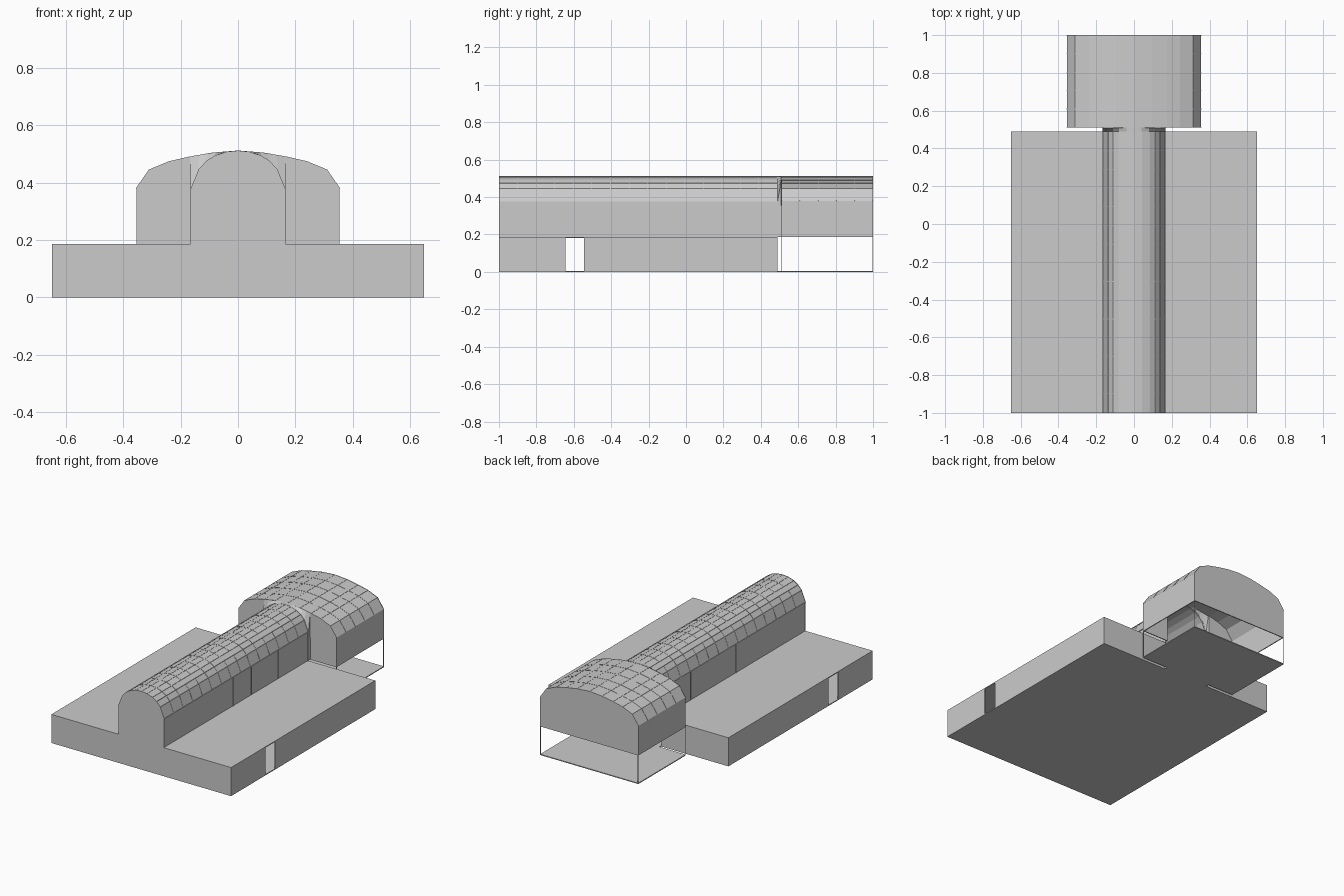
import bpy, bmesh

cube = bpy.data.objects.get("Cube")
if cube:
    bpy.data.objects.remove(cube, do_unlink=True)

grey = bpy.data.materials.new("plain_grey")
grey.use_nodes = True
COLOR = (0.6, 0.6, 0.6, 1)
grey.diffuse_color = COLOR
grey.node_tree.nodes["Principled BSDF"].inputs["Base Color"].default_value = COLOR

T = 0.006      # wall thickness
DECK = 0.187   # top of the podium
SPLIT = 0.49   # back of the podium
HALL = 0.51    # front of the hall
NAVE_X, HALL_X, BASE_X = 0.165, 0.355, 0.65

# Half roof curves, from eave to ridge
nave_half = [(0.165, 0.375), (0.137, 0.445), (0.11, 0.475), (0.08, 0.494), (0.04, 0.507), (0, 0.511)]
hall_half = [(0.355, 0.38), (0.31, 0.445), (0.24, 0.474), (0.17, 0.49), (0.09, 0.504), (0, 0.511)]


def finish(name, bm):
    bmesh.ops.recalc_face_normals(bm, faces=bm.faces)
    mesh = bpy.data.meshes.new(name)
    bm.to_mesh(mesh)
    bm.free()
    mesh.materials.append(grey)
    ob = bpy.data.objects.new(name, mesh)
    bpy.context.collection.objects.link(ob)
    return ob


def prism(name, outline, y0, y1):
    """Extrude an x-z outline along y."""
    bm = bmesh.new()
    a, b = [[bm.verts.new((x, y, z)) for x, z in outline] for y in (y0, y1)]
    n = len(outline)
    for i in range(n):
        j = (i + 1) % n
        bm.faces.new((a[i], a[j], b[j], b[i]))
    bm.faces.new(a)
    bm.faces.new(b)
    return finish(name, bm)


def box(name, x0, x1, y0, y1, z0, z1):
    return prism(name, [(x0, z0), (x1, z0), (x1, z1), (x0, z1)], y0, y1)


def pair(name, x0, x1, *rest):
    box("left_" + name, x0, x1, *rest)
    box("right_" + name, -x1, -x0, *rest)


def whole(half):
    return half + [(-x, z) for x, z in half[-2::-1]]


def offset(curve, d):
    w = curve[0][0]
    return [(x * (1 + d / w), z + (d if z > DECK else 0)) for x, z in curve]


def shell(name, curve, y0, y1, out=0.0, thick=T):
    prism(name, offset(curve, out) + offset(curve, out - thick)[::-1], y0, y1)


def roof_grid(name, half, y0, y1, count):
    """Thin ribs across the vault and purlins along it."""
    for i in range(count + 1):
        y = y0 + (y1 - y0 - 0.003) * i / count
        shell(f"{name}_rib_{i + 1}", whole(half), y, y + 0.003, 0.0012, 0.003)
    for i, (x, z) in enumerate(whole(half)[1:-1]):
        box(f"{name}_purlin_{i + 1}", x - 0.0015, x + 0.0015, y0, y1, z - 0.002, z + 0.001)


# Podium: hollow, with a side door in each flank and an opening at the back
box("podium_floor", -BASE_X, BASE_X, -1, SPLIT, 0, T)
box("podium_front_wall", -BASE_X, BASE_X, -1, -1 + T, T, DECK)
pair("podium_deck", NAVE_X - T, BASE_X, -1 + T, SPLIT, DECK - T, DECK)
pair("podium_back_wall", NAVE_X, BASE_X, SPLIT - T, SPLIT, T, DECK - T)
pair("podium_side_front", BASE_X - T, BASE_X, -1 + T, -0.645, T, DECK - T)
pair("podium_side_back", BASE_X - T, BASE_X, -0.545, SPLIT - T, T, DECK - T)

# Nave: end wall, walls and vault
nave = whole([(0.163, DECK), (0.163, 0.375)] + nave_half)
prism("nave_front_wall", nave, -1, -1 + T)
shell("nave_shell", nave, -1 + T, SPLIT)
roof_grid("nave_roof", nave_half, -1, SPLIT, 15)
pair("nave_eave", 0.161, 0.167, -1, SPLIT, 0.372, 0.377)
for i, y in enumerate((-1, -0.283, -0.1, 0.183, SPLIT - 0.004)):
    pair(f"nave_post_{i + 1}", 0.162, 0.166, y, y + 0.004, DECK, 0.373)

# Hall: raised vaulted body on slender posts above a floor slab
hall = whole([(HALL_X, DECK)] + hall_half)
shell("hall_shell", hall, HALL, 1 - T)
prism("hall_back_wall", hall, 1 - T, 1)
side = [(NAVE_X, DECK), (HALL_X - 0.001, DECK)] + [(x - 0.001, z - 0.001) for x, z in hall_half[:4]] + [(NAVE_X, 0.49)]
prism("hall_front_wall_left", side, HALL, HALL + T)
prism("hall_front_wall_right", [(-x, z) for x, z in side], HALL, HALL + T)
roof_grid("hall_roof", hall_half, HALL, 1, 5)
box("hall_floor", -HALL_X, HALL_X, HALL, 1, 0, T)
for i, y in enumerate((HALL, 1 - 0.004)):
    pair(f"hall_post_{i + 1}", HALL_X - 0.004, HALL_X, y, y + 0.004, T, DECK)


# Link: flared strip joining the nave vault to the hall vault
def hall_height(x):
    for (xa, za), (xb, zb) in zip(hall_half, hall_half[1:]):
        if xb <= abs(x) <= xa:
            return za + (zb - za) * (xa - abs(x)) / (xa - xb)


box("link_floor", -NAVE_X, NAVE_X, SPLIT, HALL, 0, T)
arch = whole(nave_half)
front = [(NAVE_X, DECK)] + arch + [(-NAVE_X, DECK)]
back = [(NAVE_X, DECK)] + [(x, hall_height(x)) for x, z in arch] + [(-NAVE_X, DECK)]
bm = bmesh.new()
a = [bm.verts.new((x, SPLIT, z)) for x, z in front]
b = [bm.verts.new((x, HALL, z)) for x, z in back]
for i in range(len(a) - 1):
    bm.faces.new((a[i], a[i + 1], b[i + 1], b[i]))
link = finish("link_roof", bm)
solid = link.modifiers.new("thickness", "SOLIDIFY")
solid.thickness = 0.003
solid.offset = 0
